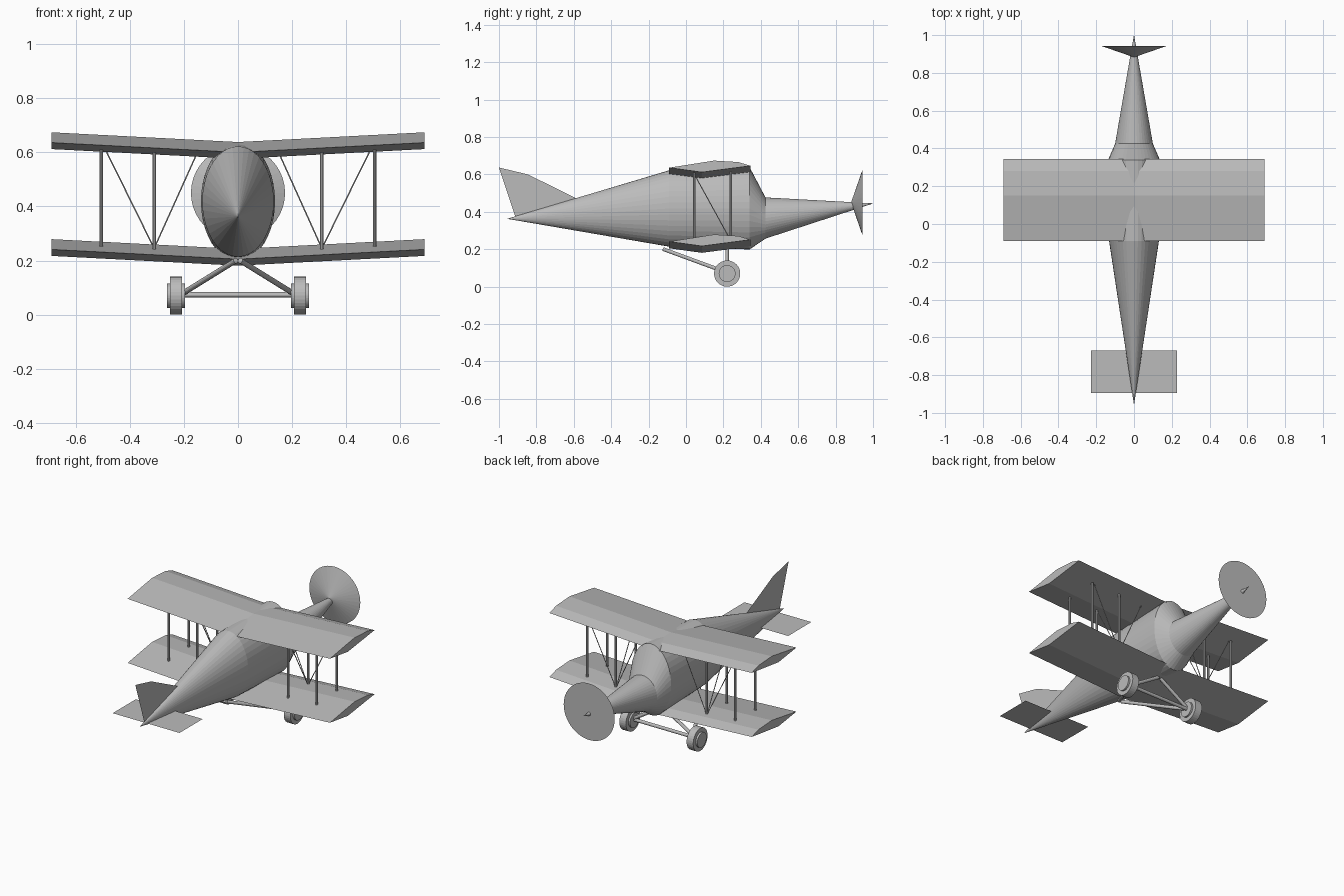
import bpy, bmesh, math
from mathutils import Vector

if "Cube" in bpy.data.objects:
    bpy.data.objects.remove(bpy.data.objects["Cube"])

GREY = (0.5, 0.5, 0.5, 1)
grey = bpy.data.materials.new("plain_grey")
grey.use_nodes = True
grey.diffuse_color = GREY
grey.node_tree.nodes["Principled BSDF"].inputs["Base Color"].default_value = GREY


def finish(name, bm):
    """Turn a bmesh into a named, coloured object."""
    bmesh.ops.remove_doubles(bm, verts=bm.verts, dist=0.0001)
    bmesh.ops.recalc_face_normals(bm, faces=bm.faces)
    mesh = bpy.data.meshes.new(name)
    bm.to_mesh(mesh)
    bm.free()
    mesh.materials.append(grey)
    obj = bpy.data.objects.new(name, mesh)
    bpy.context.collection.objects.link(obj)
    return obj


def loft(name, rings):
    """Skin a row of closed rings and cap both ends."""
    bm = bmesh.new()
    loops = [[bm.verts.new(p) for p in ring] for ring in rings]
    n = len(loops[0])
    for a, b in zip(loops, loops[1:]):
        for i in range(n):
            j = (i + 1) % n
            bm.faces.new((a[i], a[j], b[j], b[i]))
    bm.faces.new(loops[0])
    bm.faces.new(loops[-1])
    return finish(name, bm)


def ellipse(y, z, rx, rz, n=40):
    return [(rx * math.sin(t), y, z + rz * math.cos(t))
            for t in (2 * math.pi * i / n for i in range(n))]


def rod(name, start, end, radius, sides=10, end_radius=None):
    """Cylinder or cone between two points."""
    a, b = Vector(start), Vector(end)
    bm = bmesh.new()
    bmesh.ops.create_cone(bm, cap_ends=True, segments=sides, radius1=radius,
                          radius2=radius if end_radius is None else end_radius,
                          depth=(b - a).length)
    bmesh.ops.rotate(bm, verts=bm.verts,
                     matrix=(b - a).to_track_quat('Z', 'Y').to_matrix())
    bmesh.ops.translate(bm, verts=bm.verts, vec=(a + b) / 2)
    return finish(name, bm)


def plate(name, points):
    bm = bmesh.new()
    bm.faces.new([bm.verts.new(p) for p in points])
    return finish(name, bm)


# Fuselage: oval sections pinched to a point at tail and nose
TINY = 0.0005
sections = [(-0.955, 0.363, TINY, TINY), (-0.09, 0.418, 0.132, 0.204),
            (0.34, 0.419, 0.137, 0.22), (0.425, 0.367, 0.1, 0.11),
            (1.0, 0.445, TINY, TINY)]
loft("fuselage", [ellipse(*s) for s in sections])

# Propeller disc: shallow cone opening forwards
rod("propeller_disc", (0, 0.883, 0.45), (0, 0.943, 0.45), 0.001, 40, 0.174)

# Wings: faceted section swept out with a slight upward slant
SPAN, RISE = 0.69, 0.036
airfoil = [(-0.09, 0), (0.15, 0.038), (0.28, 0.03), (0.345, 0.01), (0.085, -0.024)]
for name, base in (("upper_wing", 0.6), ("lower_wing", 0.205)):
    loft(name, [[(x, y, base + dz + RISE * abs(x) / SPAN) for y, dz in airfoil]
                for x in (-SPAN, 0, SPAN)])

# Tail surfaces
plate("tail_fin", [(0, -1.0, 0.637), (0, -0.845, 0.6), (0, -0.59, 0.474),
                   (0, -0.7, 0.38), (0, -0.91, 0.365)])
plate("tailplane", [(sx * 0.228, y, 0.362) for sx, y in
                    ((-1, -0.895), (1, -0.895), (1, -0.67), (-1, -0.67))])

INNER, OUTER, REAR, FRONT = 0.31, 0.505, 0.045, 0.24
for side, s in (("left", 1), ("right", -1)):
    # Wing struts
    for x, place in ((INNER, "inner"), (OUTER, "outer")):
        for y, end in ((REAR, "rear"), (FRONT, "front")):
            rod(f"{side}_{place}_{end}_strut", (s * x, y, 0.235),
                (s * x, y, 0.615), 0.007)
    # Bracing wires
    foot = (s * INNER, FRONT, 0.245)
    for tag, top in (("outer", (s * 0.49, FRONT, 0.61)),
                     ("inner", (s * 0.15, FRONT, 0.6)),
                     ("cross", (s * INNER, REAR, 0.6))):
        rod(f"{side}_{tag}_wire", foot, top, 0.0025, 6)
    # Landing gear legs
    hub = (s * 0.21, 0.22, 0.075)
    for tag, y in (("front", 0.22), ("rear", -0.12)):
        rod(f"{side}_{tag}_gear_leg", (s * 0.008, y, 0.2), hub, 0.01, 12)
    # Wheel and hub
    rod(f"{side}_wheel", (s * 0.207, 0.22, 0.07), (s * 0.252, 0.22, 0.07), 0.07, 32)
    rod(f"{side}_wheel_hub", (s * 0.196, 0.22, 0.07), (s * 0.263, 0.22, 0.07), 0.045, 32)

# Axle
rod("axle", (-0.21, 0.22, 0.073), (0.21, 0.22, 0.073), 0.01, 12)
